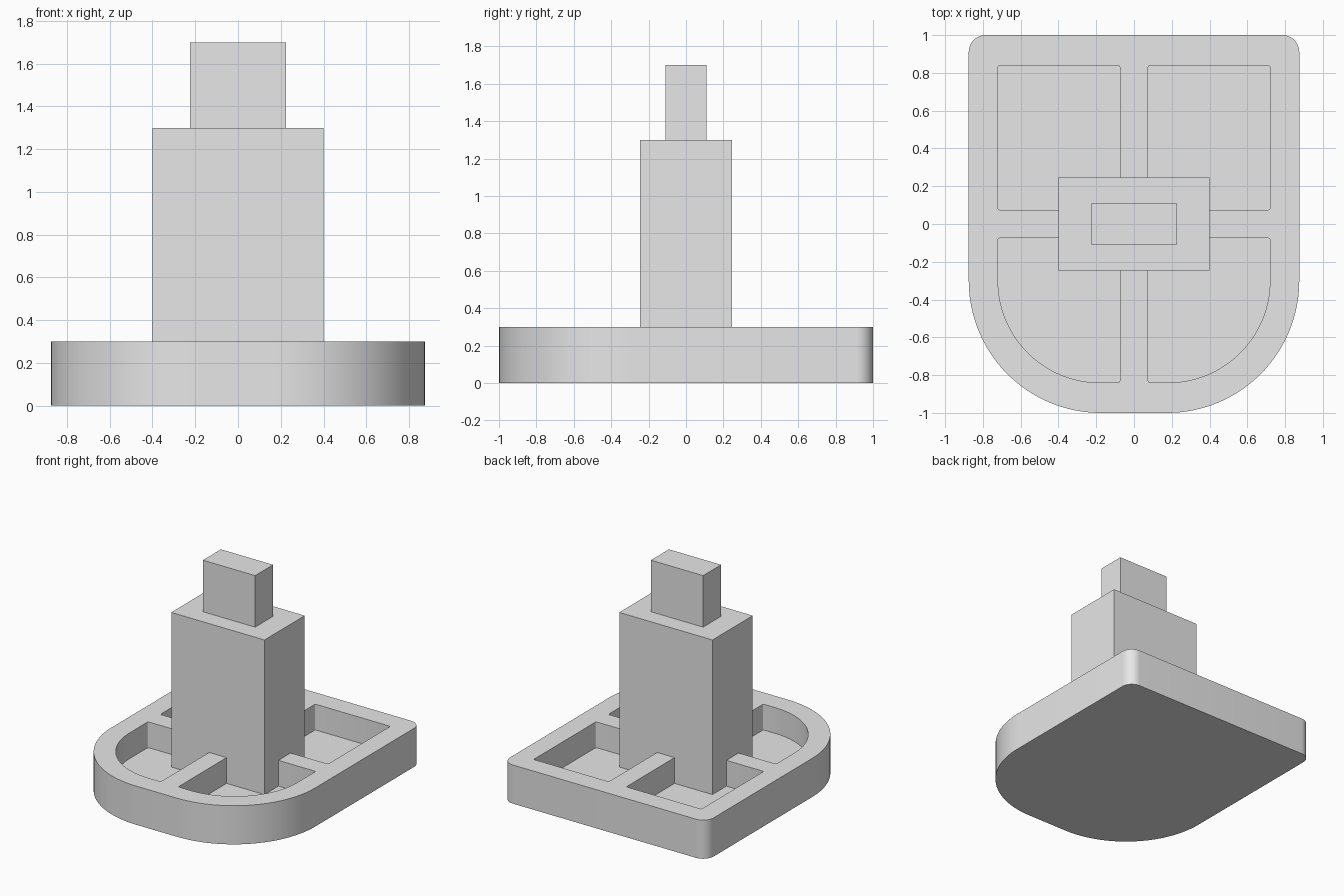
import bpy
import bmesh
from math import cos, sin, pi, radians
from mathutils import Vector

cube = bpy.data.objects.get("Cube")
if cube:
    bpy.data.objects.remove(cube, do_unlink=True)

grey = bpy.data.materials.new("plain_grey")
grey.use_nodes = True
grey.diffuse_color = (0.8, 0.8, 0.8, 1)
grey.node_tree.nodes["Principled BSDF"].inputs["Base Color"].default_value = (0.8, 0.8, 0.8, 1)


def rounded_outline(x0, x1, y0, y1, radii):
    """Counter-clockwise rectangle; radii start at the (x1, y1) corner."""
    corners = [(x1, y1, -1, -1), (x0, y1, 1, -1), (x0, y0, 1, 1), (x1, y0, -1, 1)]
    points = []
    for i, ((x, y, sx, sy), r) in enumerate(zip(corners, radii)):
        steps = 32 if r > 0.3 else 12 if r > 0.05 else 4
        if r == 0:
            points.append((x, y))
            continue
        for k in range(steps + 1):
            a = (i + k / steps) * pi / 2
            points.append((x + sx * r + r * cos(a), y + sy * r + r * sin(a)))
    return points


def extruded(name, outlines, z0, z1):
    """Solid prisms from one or more outlines, as one object."""
    bm = bmesh.new()
    for outline in outlines:
        face = bm.faces.new([bm.verts.new((x, y, z0)) for x, y in outline])
        top = bmesh.ops.extrude_face_region(bm, geom=[face], use_keep_orig=True)["geom"]
        moved = [v for v in top if isinstance(v, bmesh.types.BMVert)]
        bmesh.ops.translate(bm, verts=moved, vec=Vector((0, 0, z1 - z0)))
    bmesh.ops.recalc_face_normals(bm, faces=bm.faces[:])
    mesh = bpy.data.meshes.new(name)
    bm.to_mesh(mesh)
    bm.free()
    mesh.materials.append(grey)
    obj = bpy.data.objects.new(name, mesh)
    bpy.context.collection.objects.link(obj)
    return obj


def activate(obj):
    bpy.ops.object.select_all(action='DESELECT')
    obj.select_set(True)
    bpy.context.view_layer.objects.active = obj


# Base slab: small round corners at the back, large ones at the front
base = extruded("base_tray", [rounded_outline(-0.875, 0.875, -1, 1, (0.09, 0.09, 0.7, 0.7))], 0, 0.3)

# Four pockets, leaving a rim and a cross of ribs
rib, side, end, tiny = 0.075, 0.72, 0.84, 0.01
pockets = []
for x0, x1 in ((-side, -rib), (rib, side)):
    pockets.append(rounded_outline(x0, x1, rib, end, (tiny,) * 4))
    front = (tiny, tiny, 0.54, tiny) if x0 < 0 else (tiny, tiny, tiny, 0.54)
    pockets.append(rounded_outline(x0, x1, -end, -rib, front))
cutter = extruded("pocket_cutter", pockets, 0.1, 0.5)
cutter.hide_render = True

cut = base.modifiers.new("pockets", 'BOOLEAN')
cut.operation = 'DIFFERENCE'
cut.solver = 'EXACT'
cut.object = cutter
activate(base)
bpy.ops.object.modifier_apply(modifier=cut.name)
bpy.data.objects.remove(cutter, do_unlink=True)
bpy.ops.object.shade_smooth_by_angle(angle=radians(30))

# Post rising from the tray floor, with a narrower tenon on top
extruded("post", [rounded_outline(-0.4, 0.4, -0.247, 0.247, (0,) * 4)], 0.05, 1.3)
extruded("top_tenon", [rounded_outline(-0.224, 0.224, -0.11, 0.11, (0,) * 4)], 1.25, 1.7)
